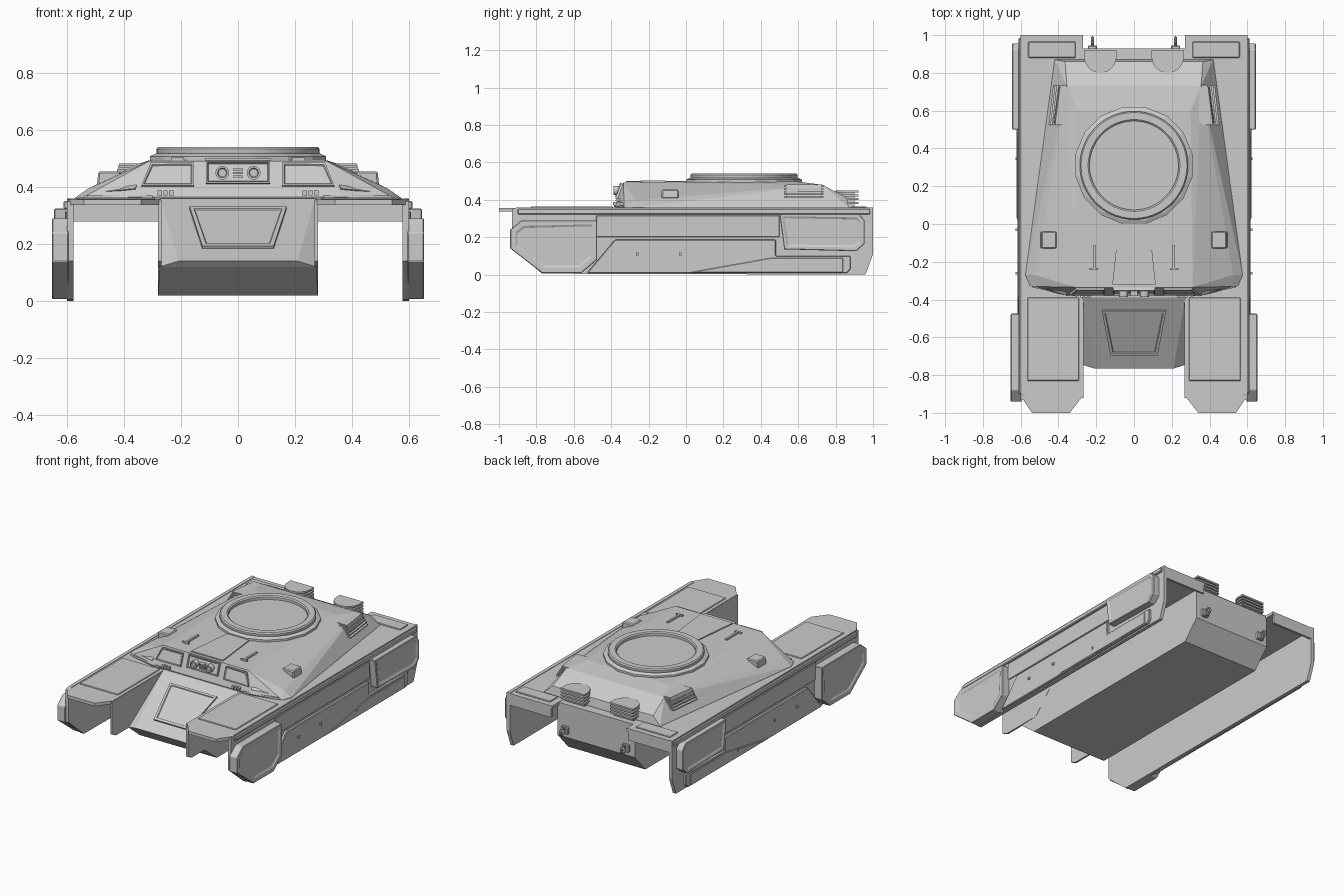
import bpy, bmesh, math
from mathutils import Vector

if "Cube" in bpy.data.objects:
    bpy.data.objects.remove(bpy.data.objects["Cube"])


def finish(name, bm, mirror=False, bevel=0, smooth=False):
    bmesh.ops.recalc_face_normals(bm, faces=bm.faces)
    me = bpy.data.meshes.new(name)
    bm.to_mesh(me)
    bm.free()
    ob = bpy.data.objects.new(name, me)
    bpy.context.collection.objects.link(ob)
    if smooth:
        bpy.ops.object.select_all(action='DESELECT')
        ob.select_set(True)
        bpy.context.view_layer.objects.active = ob
        bpy.ops.object.shade_smooth_by_angle(angle=math.radians(30))
    if bevel:
        b = ob.modifiers.new("bevel", 'BEVEL')
        b.width, b.segments, b.limit_method = bevel, 1, 'ANGLE'
    if mirror:
        ob.modifiers.new("mirror", 'MIRROR').use_mirror_merge = False
    return ob


def prism(name, pts, vec, mirror=True, bevel=0, inset=0, recess=0):
    """Extrude a 3D polygon along vec, optionally insetting the far face."""
    bm = bmesh.new()
    lo = [bm.verts.new(p) for p in pts]
    hi = [bm.verts.new(Vector(p) + Vector(vec)) for p in pts]
    n = len(pts)
    bm.faces.new(lo)
    top = bm.faces.new(hi)
    for i in range(n):
        j = (i + 1) % n
        bm.faces.new((lo[i], lo[j], hi[j], hi[i]))
    bmesh.ops.recalc_face_normals(bm, faces=bm.faces)
    if inset:
        bmesh.ops.inset_region(bm, faces=[top], thickness=inset)
        bmesh.ops.inset_region(bm, faces=[top], thickness=0.005, depth=-recess)
    return finish(name, bm, mirror, bevel)


def box(name, a, b, mirror=True, bevel=0):
    pts = [(a[0], a[1], a[2]), (b[0], a[1], a[2]), (b[0], b[1], a[2]), (a[0], b[1], a[2])]
    return prism(name, pts, (0, 0, b[2] - a[2]), mirror, bevel)


def yz(x, pts):
    return [(x, y, z) for y, z in pts]


def xy(z, pts):
    return [(x, y, z) for x, y in pts]


def solid(name, half):
    """Convex armour body from the right-hand corner points."""
    bm = bmesh.new()
    for x, y, z in half:
        bm.verts.new((x, y, z))
        bm.verts.new((-x, y, z))
    bmesh.ops.convex_hull(bm, input=bm.verts)
    bmesh.ops.dissolve_limit(bm, angle_limit=0.01, verts=bm.verts, edges=bm.edges)
    return finish(name, bm)


def lathe(name, prof, n, origin, axis='Z', mirror=False, smooth=True):
    """Revolve a closed (radius, height) profile."""
    bm = bmesh.new()
    rings = []
    for i in range(n):
        a = 2 * math.pi * (i + 0.5) / n
        ring = []
        for r, h in prof:
            v = (r * math.cos(a), r * math.sin(a), h) if axis == 'Z' else (r * math.cos(a), -h, r * math.sin(a))
            ring.append(bm.verts.new(Vector(v) + Vector(origin)))
        rings.append(ring)
    m = len(prof)
    for i in range(n):
        a, b = rings[i], rings[(i + 1) % n]
        for k in range(m):
            l = (k + 1) % m
            bm.faces.new((a[k], b[k], b[l], a[l]))
    bmesh.ops.remove_doubles(bm, verts=bm.verts, dist=1e-5)
    return finish(name, bm, mirror, smooth=smooth)


# Main bodies
solid("lower_hull", [(.27, -.39, .36), (.21, -.765, .14), (.275, -.745, .12), (.28, -.62, .02),
                     (.28, .82, .02), (.28, .93, .14), (.28, .93, .355), (.28, -.39, .355)])
solid("upper_hull", [(.36, -.378, .365), (.36, -.37, .345), (.55, -.33, .36), (.575, -.27, .36), (.31, -.335, .492),
                     (.525, -.27, .395), (.30, .60, .497), (.355, .73, .48), (.365, .86, .41),
                     (.42, .87, .36), (.42, .87, .34), (.575, -.27, .345)])

# Fenders, flaps and inner plates
prism("fender", xy(.337, [(.27, -.91), (.34, -1), (.54, -1), (.60, -.91), (.60, 1), (.27, 1)]), (0, 0, .02))
box("fender_front_panel", (.29, -.83, .355), (.565, -.39, .363), bevel=.003)
box("fender_rear_panel", (.31, .88, .355), (.56, .965, .364), bevel=.003)
box("fender_rear_flap", (.28, .985, .28), (.59, 1, .345))
prism("inner_front_plate", yz(.268, [(-.92, .355), (-.92, .14), (-.88, .12), (-.6, .12), (-.38, .355)]), (.012, 0, 0))

# Side skirts and their armour pads
prism("side_skirt", yz(.577, [(-.93, .35), (-.93, .14), (-.77, .005), (.96, 0), (1, .11), (1, .36), (-.9, .36)]),
      (.023, 0, 0))
prism("upper_skirt_band", yz(.598, [(-.48, .315), (-.48, .2), (.5, .2), (.5, .315)]), (.009, 0, 0), bevel=.003)
box("skirt_top_strip", (.595, -.9, .322), (.612, .985, .352), bevel=.005)
prism("lower_skirt_panel", yz(.598, [(-.53, .008), (-.38, .187), (.48, .187), (.48, .1), (.88, .1),
                                     (.88, .03), (.86, .008)]), (.02, 0, 0), bevel=.004)
prism("skirt_crease", yz(.615, [(.02, .012), (.46, .09), (.84, .09), (.84, .012)]), (.008, 0, 0), bevel=.003)
prism("front_skirt_pad", yz(.595, [(-.94, .24), (-.94, .14), (-.77, .008), (-.56, .008), (-.475, .08),
                                   (-.475, .29), (-.88, .29)]), (.058, 0, 0), bevel=.018, inset=.035, recess=.006)
prism("rear_skirt_pad", yz(.595, [(.50, .325), (.525, .135), (.91, .125), (.955, .165), (.955, .29), (.925, .325)]),
      (.05, 0, 0), bevel=.014, inset=.025, recess=.006)
for i, (y, z) in enumerate([(-.26, .11), (-.03, .11), (.345, .055)]):
    box(f"skirt_bolt_{i}", (.61, y - .007, z - .007), (.627, y + .007, z + .007))

# Glacis hatch and roof panel
g = lambda x, y: (x, y, .36 + (y + .39) * .22 / .375)
prism("glacis_hatch", [g(-.17, -.455), g(.17, -.455), g(.125, -.69), g(-.125, -.69)],
      (0, -.006, .01), False, inset=.02, recess=.005)
prism("roof_front_panel", xy(.494, [(-.08, 0), (.08, 0), (.115, -.32), (-.115, -.32)]), (0, 0, .007), False)

# Front face: windows, light cluster, small vents
f = lambda x, z: (x, -.378 + (z - .365) * .043 / .127, z)
out = (0, -.012, .004)
prism("front_window", [f(.155, .402), f(.338, .402), f(.306, .482), f(.155, .482)], out, inset=.008, recess=.004)
prism("light_panel", [f(-.112, .41), f(.112, .41), f(.112, .487), f(-.112, .487)], (0, -.016, .005), False,
      inset=.007, recess=.008)
lathe("headlight", [(0, 0), (.024, 0), (.024, .035), (.017, .035), (.014, .028), (0, .028)], 20,
      (.055, -.352, .45), 'Y', True)
for i in range(3):
    box(f"light_slat_{i}", (-.018, -.38, .433 + i * .013), (.018, -.35, .44 + i * .013), False)
    box(f"front_vent_{i}", (.227 + i * .02, -.39, .371), (.242 + i * .02, -.37, .388))
prism("front_lip", [(.3, -.385, .362), (.53, -.338, .362), (.53, -.338, .372), (.3, -.385, .372)], (0, .02, 0))
prism("brow_slot", [(.36, -.372, .392), (.52, -.318, .376), (.51, -.30, .385), (.355, -.36, .405)], (0, -.006, .003))

# Turret ring: faceted collar and round ring with a recessed floor
lathe("turret_collar", [(.0, .48), (.315, .48), (.315, .508), (.295, .517), (0, .517)], 16, (0, .31, 0), smooth=False)
lathe("turret_ring", [(.24, .51), (.283, .51), (.287, .517), (.287, .533), (.28, .54), (.243, .54), (.235, .534),
                      (.235, .51)], 64, (0, .31, 0))

# Roof fittings
prism("roof_box", [(.465, -.13, .405), (.495, -.13, .405), (.495, -.04, .405), (.415, -.04, .405), (.415, -.13, .405)],
      (-.005, 0, .05), bevel=.006)
box("roof_handle_bar", (.205, -.24, .49), (.218, -.11, .503))
box("roof_handle_end", (.19, -.243, .49), (.235, -.232, .503))

# Slatted side vents
prism("side_vent_body", xy(.405, [(.36, .535), (.437, .535), (.412, .725), (.36, .725)]), (-.02, 0, .078))
for i in range(5):
    d = i * .009
    prism(f"side_vent_slat_{i}", xy(.41 + i * .0145, [(.35, .525), (.452 - d, .525), (.428 - d, .735), (.35, .735)]),
          (0, 0, .008))

# Exhaust drums: round forward, slatted to the rear
def drum(r, back):
    return [(.178 + r * math.cos(a), .885 - r * 1.0 * math.sin(a)) for a in
            [math.pi * k / 14 for k in range(15)]] + [(.178 - r, back), (.178 + r, back)]
prism("exhaust_core", xy(.36, drum(.072, .9)), (0, 0, .085))
for i in range(4):
    prism(f"exhaust_slat_{i}", xy(.378 + i * .02, drum(.085, .922)), (0, 0, .011))

# Rear tow hooks
for s, side in ((1, "right"), (-1, "left")):
    box(f"tow_mount_{side}", (s * .22 - .024, .92, .165), (s * .22 + .024, .945, .215), False, .004)
    bpy.ops.mesh.primitive_torus_add(major_radius=.022, minor_radius=.007, major_segments=16, minor_segments=8,
                                     location=(s * .22, .966, .19), rotation=(0, math.pi / 2, 0))
    bpy.context.object.name = f"tow_hook_{side}"
    bpy.ops.object.shade_smooth_by_angle()
